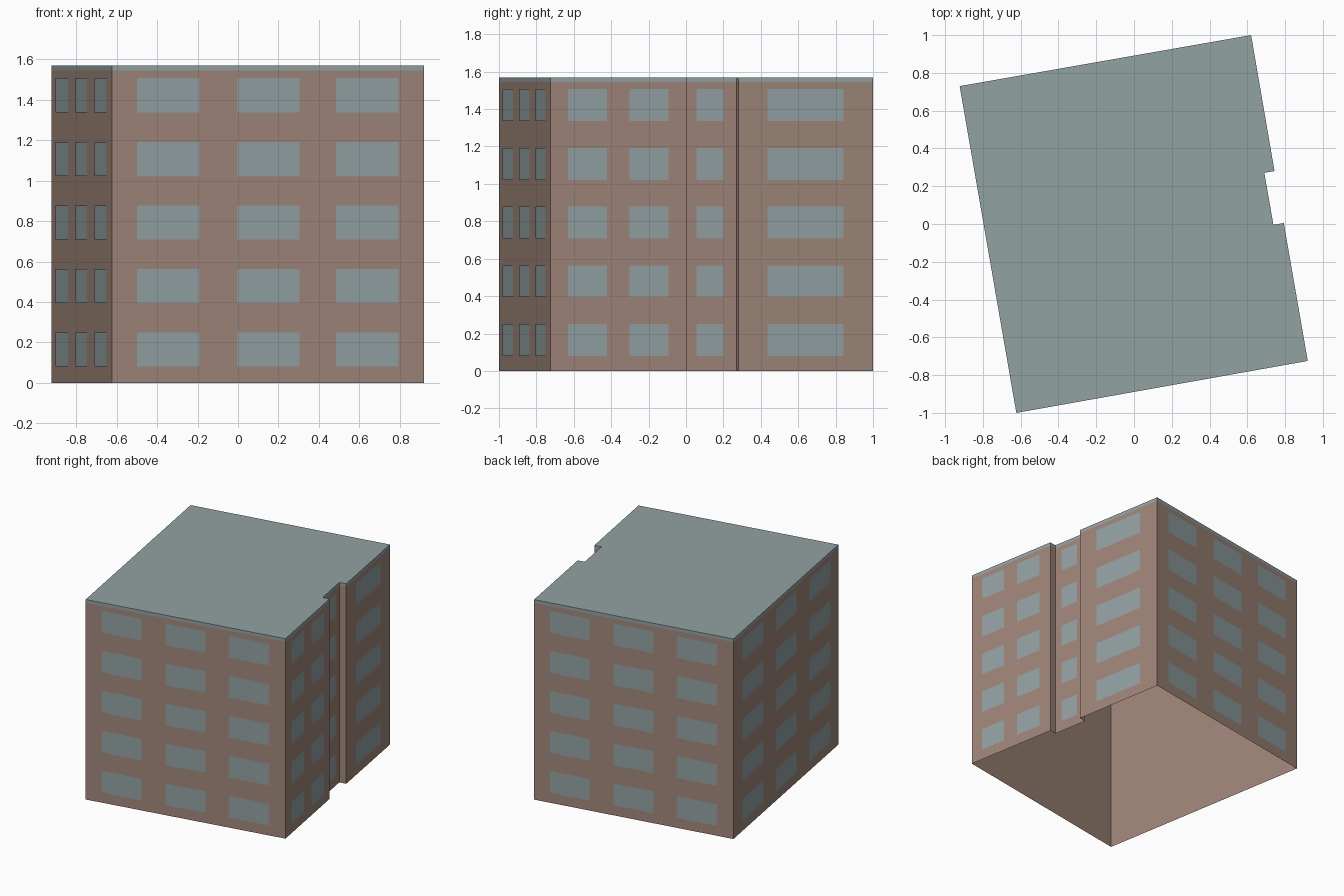
import bpy
from mathutils import Vector

cube = bpy.data.objects.get("Cube")
if cube:
    bpy.data.objects.remove(cube, do_unlink=True)


def material(name, colour):
    m = bpy.data.materials.new(name)
    m.use_nodes = True
    m.diffuse_color = colour
    bsdf = next(n for n in m.node_tree.nodes if n.type == 'BSDF_PRINCIPLED')
    bsdf.inputs["Base Color"].default_value = colour
    return m


BROWN = material("brown wall", (0.35, 0.24, 0.19, 1))
GREY = material("blue grey", (0.29, 0.36, 0.365, 1))

HEIGHT, BAND = 1.57, 1.545
# Footprint, counter-clockwise, with the recess in the +x side
PLAN = [Vector(p) for p in (
    (-0.623, -1.0), (0.92, -0.725), (0.793, 0.005), (0.738, -0.004),
    (0.69, 0.271), (0.744, 0.28), (0.62, 1.0), (-0.923, 0.73))]


def add_mesh(name, verts, faces, mat):
    mesh = bpy.data.meshes.new(name)
    mesh.from_pydata(verts, [], faces)
    mesh.materials.append(mat)
    obj = bpy.data.objects.new(name, mesh)
    bpy.context.collection.objects.link(obj)
    return obj


def ring(z0, z1):
    """Open band of walls around the footprint between two heights."""
    n = len(PLAN)
    verts = [(p.x, p.y, z) for z in (z0, z1) for p in PLAN]
    faces = [(i, (i + 1) % n, n + (i + 1) % n, n + i) for i in range(n)]
    return verts, faces


# Walls, open underneath
add_mesh("outer_walls", *ring(0, BAND), BROWN)

# Roof with its thin edge band
verts, faces = ring(BAND, HEIGHT)
n = len(PLAN)
add_mesh("roof", verts, faces + [tuple(range(n, 2 * n))], GREY)

# Windows: spans are fractions along each wall
THREE = [(0.08, 0.28), (0.4, 0.6), (0.718, 0.918)]
FACADES = {
    "front_windows": (0, THREE),
    "side_windows": (1, [(0.13, 0.415), (0.58, 0.865)]),
    "recess_windows": (3, [(0.22, 0.74)]),
    "wide_side_windows": (5, [(0.215, 0.78)]),
    "back_windows": (6, THREE),
    "plain_side_windows": (7, THREE),
}
SILL, STOREY, TALL, PROUD = 0.08, 0.314, 0.17, 0.003

for name, (wall, spans) in FACADES.items():
    a, b = PLAN[wall], PLAN[(wall + 1) % n]
    along = b - a
    out = Vector((along.y, -along.x)).normalized() * PROUD
    # The last wall runs back to front, so its spans are mirrored
    if wall == 7:
        spans = [(1 - t1, 1 - t0) for t0, t1 in spans]
    verts, faces = [], []
    for t0, t1 in spans:
        p, q = a + along * t0 + out, a + along * t1 + out
        for floor in range(5):
            z0 = SILL + STOREY * floor
            z1 = z0 + TALL
            k = len(verts)
            verts += [(p.x, p.y, z0), (q.x, q.y, z0), (q.x, q.y, z1), (p.x, p.y, z1)]
            faces.append((k, k + 1, k + 2, k + 3))
    add_mesh(name, verts, faces, GREY)
